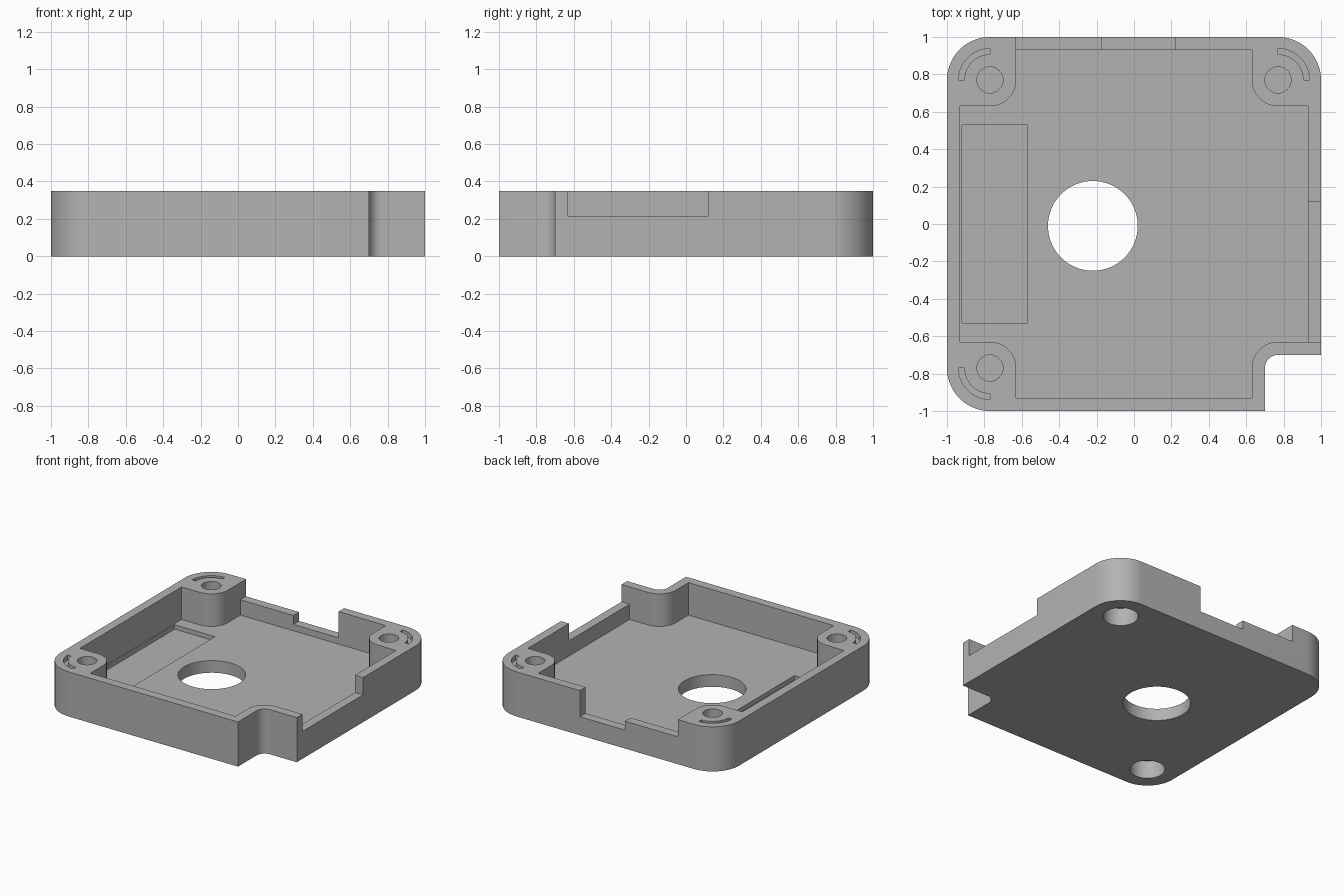
import bpy, bmesh, math

cube = bpy.data.objects.get("Cube")
if cube:
    bpy.data.objects.remove(cube, do_unlink=True)

HEIGHT, FLOOR = 0.35, 0.095
POST = 0.77      # corner post centre offset
INNER = 0.93     # inner wall face
EDGE = 0.63      # inner edge of the corner posts


def arc(cx, cy, r, start, end, steps=20):
    angles = [math.radians(start + (end - start) * i / steps) for i in range(steps + 1)]
    return [(cx + r * math.cos(a), cy + r * math.sin(a)) for a in angles]


def prism(name, outline, z0, z1):
    """Extrude a closed outline between two heights."""
    bm = bmesh.new()
    face = bm.faces.new([bm.verts.new((x, y, z0)) for x, y in outline])
    top = bmesh.ops.extrude_face_region(bm, geom=[face])["geom"]
    moved = [v for v in top if isinstance(v, bmesh.types.BMVert)]
    bmesh.ops.translate(bm, verts=moved, vec=(0, 0, z1 - z0))
    bmesh.ops.recalc_face_normals(bm, faces=bm.faces)
    mesh = bpy.data.meshes.new(name)
    bm.to_mesh(mesh)
    bm.free()
    obj = bpy.data.objects.new(name, mesh)
    bpy.context.collection.objects.link(obj)
    return obj


def circle(cx, cy, r):
    return arc(cx, cy, r, 0, 360, 64)[:-1]


def rect(x0, x1, y0, y1):
    return [(x0, y0), (x1, y0), (x1, y1), (x0, y1)]


# Outer block: three rounded corners and one notched corner
P = POST
outer = (arc(P, P, 0.23, 0, 90) + arc(-P, P, 0.23, 90, 180)
         + arc(-P, -P, 0.23, 180, 270) + [(0.7, -1)]
         + arc(P, -P, 0.07, 180, 90) + [(1, -0.7)])
tray = prism("enclosure_tray", outer, 0, HEIGHT)


def cut(outline, z0, z1):
    cutter = prism("cutter", outline, z0, z1)
    cutter.hide_render = True
    mod = tray.modifiers.new("cut", "BOOLEAN")
    mod.operation = "DIFFERENCE"
    mod.solver = "EXACT"
    mod.object = cutter
    bpy.context.view_layer.objects.active = tray
    bpy.ops.object.modifier_apply(modifier=mod.name)
    bpy.data.objects.remove(cutter, do_unlink=True)


# Cavity leaving the four rounded corner posts
R = P - EDGE
cavity = ([(INNER, EDGE)] + arc(P, P, R, 270, 180) + [(EDGE, INNER), (-EDGE, INNER)]
          + arc(-P, P, R, 0, -90) + [(-INNER, EDGE), (-INNER, -EDGE)]
          + arc(-P, -P, R, 90, 0) + [(-EDGE, -INNER), (EDGE, -INNER)]
          + arc(P, -P, R, 180, 90) + [(INNER, -EDGE)])
cut(cavity, FLOOR, 1)

# Side and stepped back wall openings
cut(rect(0.9, 1.1, -EDGE, 0.12), 0.215, 1)
cut(rect(-EDGE, 0.22, 0.9, 1.1), 0.215, 1)
cut(rect(-0.17, 0.22, 0.9, 1.1), 0.145, 1)

# Floor opening and shallow rectangular recess
cut(circle(-0.22, -0.01, 0.24), -1, 1)
cut(rect(-0.92, -0.57, -0.53, 0.53), 0.06, 0.2)

# Screw holes and curved slots in the post tops
for sx, sy, start in ((1, 1, 0), (-1, 1, 90), (-1, -1, 180)):
    x, y = sx * P, sy * P
    cut(circle(x, y, 0.07), 0.2, 1)
    slot = arc(x, y, 0.168, start, start + 90) + arc(x, y, 0.137, start + 90, start)
    cut(slot, HEIGHT - 0.04, 1)

# Blind sockets underneath two opposite corners
for s in (1, -1):
    cut(circle(s * P, s * P, 0.125), -1, 0.14)

# Finish
grey = bpy.data.materials.new("plain grey")
grey.use_nodes = True
colour = (0.45, 0.45, 0.45, 1)
grey.diffuse_color = colour
grey.node_tree.nodes["Principled BSDF"].inputs["Base Color"].default_value = colour
tray.data.materials.clear()
tray.data.materials.append(grey)
bpy.ops.object.select_all(action="DESELECT")
tray.select_set(True)
bpy.context.view_layer.objects.active = tray
bpy.ops.object.shade_smooth_by_angle(angle=math.radians(30))
